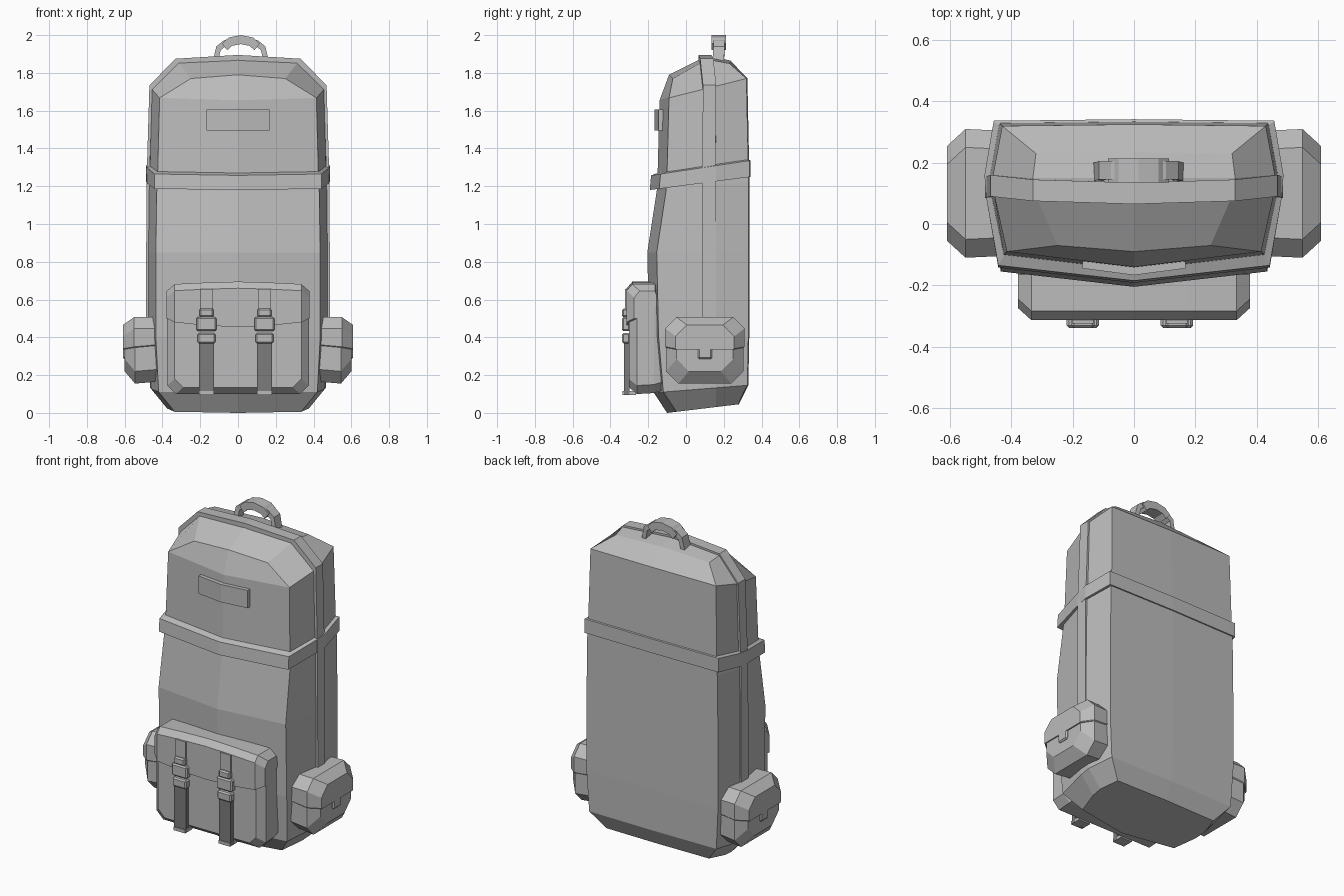
import bpy
import bmesh
from mathutils import Vector

if "Cube" in bpy.data.objects:
    bpy.data.objects.remove(bpy.data.objects["Cube"], do_unlink=True)


def make_material(name, value):
    mat = bpy.data.materials.new(name)
    mat.use_nodes = True
    colour = (value, value, value, 1)
    mat.diffuse_color = colour
    mat.node_tree.nodes["Principled BSDF"].inputs["Base Color"].default_value = colour
    return mat


canvas = make_material("canvas_grey", 0.5)
webbing = make_material("webbing_dark_grey", 0.2)


def finish(name, bm, material=canvas):
    bmesh.ops.recalc_face_normals(bm, faces=bm.faces)
    mesh = bpy.data.meshes.new(name)
    bm.to_mesh(mesh)
    bm.free()
    mesh.materials.append(material)
    obj = bpy.data.objects.new(name, mesh)
    bpy.context.scene.collection.objects.link(obj)
    return obj


def bridge(bm, rings):
    """Create the rings of points and the quads between neighbours."""
    verts = [[bm.verts.new(p) for p in ring] for ring in rings]
    for low, high in zip(verts, verts[1:]):
        for i in range(len(low)):
            j = (i + 1) % len(low)
            bm.faces.new((low[i], low[j], high[j], high[i]))
    return verts


def loft(name, rings, material=canvas):
    bm = bmesh.new()
    verts = bridge(bm, rings)
    bm.faces.new(verts[0])
    bm.faces.new(verts[-1])
    return finish(name, bm, material)


def box(name, centre, size, material=canvas, bevel=0.0):
    bm = bmesh.new()
    bmesh.ops.create_cube(bm, size=1)
    for v in bm.verts:
        v.co = Vector(c + s * a for c, s, a in zip(centre, size, v.co))
    if bevel:
        bmesh.ops.bevel(bm, geom=bm.edges[:], offset=bevel, segments=1, affect="EDGES")
    return finish(name, bm, material)


def mirror_ring(half):
    """Complete a half ring whose first and last points lie on the centre."""
    return half + [(-x, y, z) for x, y, z in half[-2:0:-1]]


def section(z, w, back, front, slope=0.0):
    """Horizontal slice of the pack, with a shallow pointed front."""
    half = [(0, back), (w - 0.03, back - 0.005), (w, 0.16),
            (w - 0.005, 0.09), (w - 0.045, front + 0.05), (0, front)]
    return mirror_ring([(x, y, z + slope * y) for x, y in half])


def octagon(half, low, high, cut_low, cut_high):
    """Chamfered rectangle as (across, up) pairs."""
    return [(-half + cut_low, low), (half - cut_low, low),
            (half, low + cut_low), (half, high - cut_high),
            (half - cut_high, high), (-half + cut_high, high),
            (-half, high - cut_high), (-half, low + cut_low)]


def arch(name, half, width, base, shrink, centre=0.0):
    """Flat band over a mirrored path of (x, z, y) points."""
    path = half + [(-x, z, y) for x, z, y in half[-2::-1]]
    rings = []
    for x, z, y in path:
        inner_x, inner_z = x * shrink, base + (z - base) * shrink
        rings.append([(centre + x, y, z), (centre + x, y + width, z),
                      (centre + inner_x, y + width, inner_z),
                      (centre + inner_x, y, inner_z)])
    return loft(name, rings)


# Main bag with chamfered lid
bm = bmesh.new()
lid = mirror_ring([(0, 0.235, 1.865), (0.32, 0.23, 1.85), (0.33, 0.15, 1.865),
                   (0.315, 0.08, 1.855), (0.25, -0.07, 1.77), (0, -0.09, 1.79)])
body = bridge(bm, [section(0.012, 0.38, 0.28, -0.10, 0.12),
                   section(0.12, 0.465, 0.33, -0.17, 0.08),
                   section(0.40, 0.48, 0.335, -0.195),
                   section(0.85, 0.48, 0.335, -0.205),
                   section(1.19, 0.475, 0.335, -0.155, 0.1),
                   section(1.28, 0.47, 0.335, -0.15),
                   section(1.69, 0.46, 0.325, -0.14, 0.25),
                   lid])
bm.faces.new(body[0])
top = body[-1]
rear_ridge = bm.verts.new((0, 0.15, 1.885))
front_ridge = bm.verts.new((0, 0.08, 1.875))
for a, b, c, d in ((1, 2, 3, 4), (9, 8, 7, 6)):
    bm.faces.new((top[0], top[a], top[b], rear_ridge))
    bm.faces.new((rear_ridge, top[b], top[c], front_ridge))
    bm.faces.new((front_ridge, top[c], top[d], top[5]))
finish("main_bag", bm)

# Raised seam running up the sides and over the lid
arch("seam_band", [(0.46, 0.13, 0.085), (0.487, 0.4, 0.085), (0.485, 1.2, 0.085),
                   (0.469, 1.735, 0.09), (0.33, 1.875, 0.075), (0, 1.895, 0.065)],
     0.07, 0, 0.97)

# Compression belt, rising toward the back
bm = bmesh.new()
bridge(bm, [section(1.205, 0.46, 0.32, -0.14, 0.13),
            section(1.205, 0.488, 0.342, -0.192, 0.13),
            section(1.285, 0.488, 0.342, -0.185, 0.15),
            section(1.295, 0.46, 0.32, -0.14, 0.15)])
finish("belt", bm)

# Carry handle and its grip
arch("handle_strap", [(0.148, 1.86, 0.14), (0.13, 1.94, 0.145),
                      (0.09, 1.972, 0.145), (0, 1.99, 0.145)],
     0.06, 1.83, 0.82, 0.015)
arch("handle_grip", [(0.1, 1.955, 0.135), (0.065, 1.987, 0.135), (0, 2.0, 0.135)],
     0.078, 1.83, 0.72, 0.015)

# Blank patch on the upper front
loft("front_patch", [[(x, y, 1.495), (x, y, 1.605), (x, -0.1, 1.605), (x, -0.1, 1.495)]
                     for x, y in ((-0.168, -0.145), (0, -0.167), (0.168, -0.145))])

# Front pocket
loft("front_pocket", [[(x, y, z) for x, z in octagon(w, low, high, 0.045, 0.04)]
                      for y, w, low, high in ((-0.12, 0.365, 0.12, 0.63),
                                              (-0.17, 0.375, 0.105, 0.64),
                                              (-0.26, 0.375, 0.10, 0.63),
                                              (-0.302, 0.335, 0.135, 0.60))])
half_flap = [(0.378, 0.5, 0.645, -0.275), (0.335, 0.48, 0.682, -0.314),
             (0.17, 0.462, 0.69, -0.314), (0, 0.455, 0.695, -0.314)]
stations = half_flap + [(-x, low, high, y) for x, low, high, y in half_flap[-2::-1]]
loft("front_pocket_flap", [[(x, -0.14, high - 0.06), (x, -0.165, high),
                            (x, y + 0.03, high), (x, y, high - 0.035),
                            (x, y, low), (x, y + 0.03, low)]
                           for x, low, high, y in stations])

# Straps and clips on the front pocket
for side, x in (("right", -0.167), ("left", 0.14)):
    box(side + "_lower_strap", (x, -0.313, 0.245), (0.08, 0.03, 0.3), webbing)
    box(side + "_strap_end", (x, -0.3, 0.105), (0.08, 0.07, 0.02))
    box(side + "_upper_strap", (x, -0.31, 0.595), (0.07, 0.028, 0.12))
    for part, z, width, height in (("ladder", 0.395, 0.095, 0.055),
                                   ("clip", 0.47, 0.106, 0.075),
                                   ("clip_top", 0.53, 0.075, 0.045)):
        box(side + "_" + part, (x, -0.318, z), (width, 0.042, height), bevel=0.008)

# Side pockets with flap and tongue
for side, s in (("left", 1), ("right", -1)):
    def pocket(name, stations, cut_low, cut_high):
        loft(side + name, [[(s * x, 0.1 + y, z)
                            for y, z in octagon(half, low, high, cut_low, cut_high)]
                           for x, half, low, high in stations])

    pocket("_side_pocket", ((0.43, 0.2, 0.165, 0.5), (0.545, 0.205, 0.155, 0.5),
                            (0.6, 0.15, 0.22, 0.46)), 0.065, 0.06)
    pocket("_side_pocket_flap", ((0.44, 0.205, 0.355, 0.507), (0.55, 0.21, 0.345, 0.507),
                                 (0.61, 0.155, 0.335, 0.465)), 0.005, 0.06)
    box(side + "_side_pocket_tongue", (s * 0.6, 0.1, 0.315), (0.02, 0.075, 0.06), bevel=0.008)
